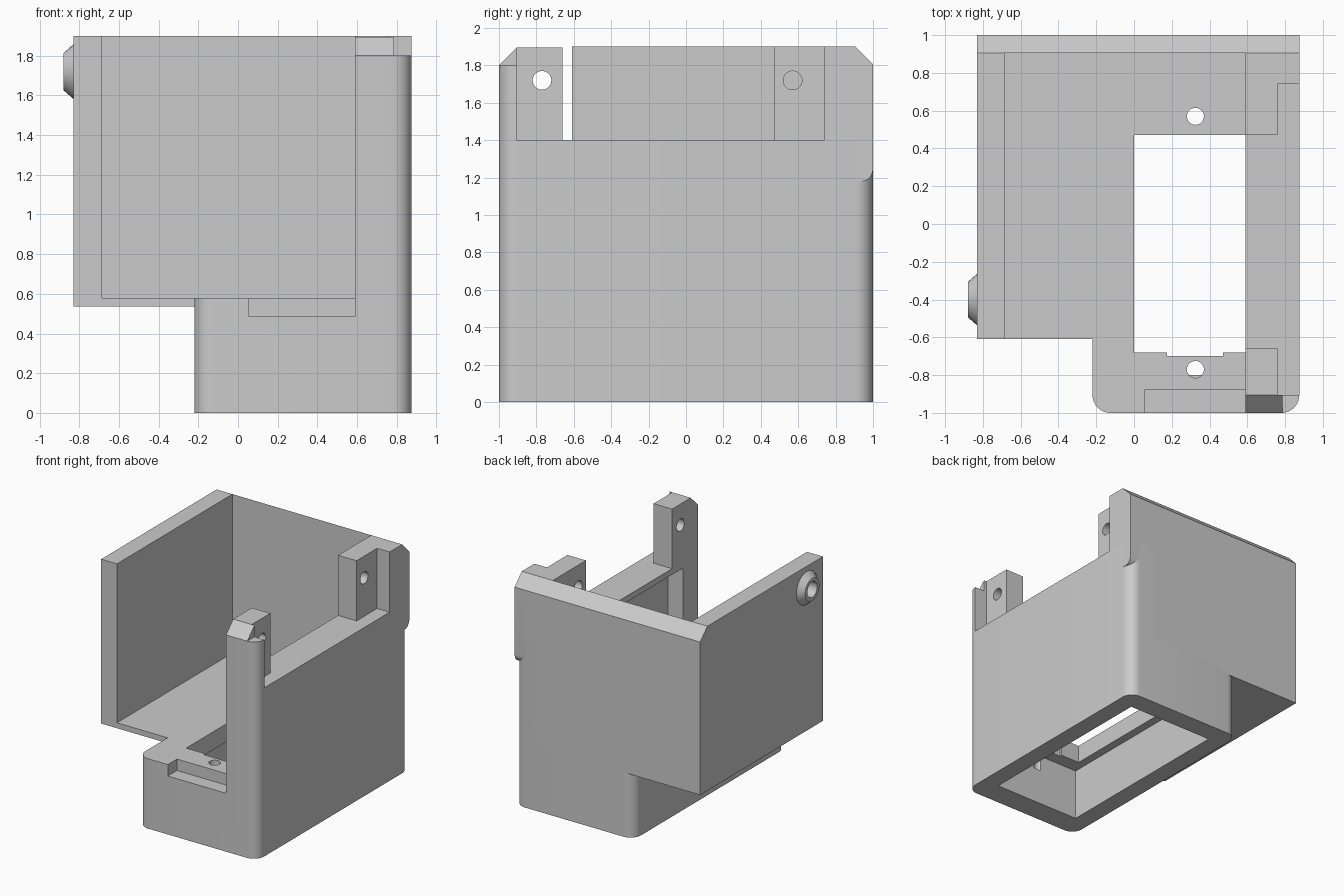
import bpy, bmesh, math

if "Cube" in bpy.data.objects:
    bpy.data.objects.remove(bpy.data.objects["Cube"], do_unlink=True)

grey = bpy.data.materials.new("light_grey")
grey.use_nodes = True
grey.diffuse_color = (0.6, 0.6, 0.6, 1)
grey.node_tree.nodes["Principled BSDF"].inputs["Base Color"].default_value = grey.diffuse_color


def prism(name, outline, axis, lo, hi):
    """Extrude a 2D outline along an axis; x uses (y, z), z uses (x, y)."""
    place = {"x": lambda p, t: (t, p[0], p[1]), "z": lambda p, t: (p[0], p[1], t)}[axis]
    bm = bmesh.new()
    rings = [[bm.verts.new(place(p, t)) for p in outline] for t in (lo, hi)]
    bm.faces.new(rings[0])
    bm.faces.new(rings[1])
    n = len(outline)
    for i in range(n):
        j = (i + 1) % n
        bm.faces.new((rings[0][i], rings[0][j], rings[1][j], rings[1][i]))
    bmesh.ops.recalc_face_normals(bm, faces=bm.faces)
    mesh = bpy.data.meshes.new(name)
    bm.to_mesh(mesh)
    bm.free()
    mesh.materials.append(grey)
    obj = bpy.data.objects.new(name, mesh)
    bpy.context.collection.objects.link(obj)
    return obj


def rect(x0, x1, y0, y1, radii=(0, 0, 0, 0)):
    """Rectangle outline; radii run counter-clockwise from the low corner."""
    points = []
    corners = ((x0, y0, 1, 1), (x1, y0, -1, 1), (x1, y1, -1, -1), (x0, y1, 1, -1))
    for k, ((x, y, sx, sy), r) in enumerate(zip(corners, radii)):
        steps = 10 if r else 0
        for i in range(steps + 1):
            a = math.pi * (1 + k / 2) + (math.pi / 2) * i / max(steps, 1)
            points.append((x + r * (sx + math.cos(a)), y + r * (sy + math.sin(a))) if r else (x, y))
    return points


def circle(u, v, r, n=32):
    return [(u + r * math.cos(2 * math.pi * i / n), v + r * math.sin(2 * math.pi * i / n)) for i in range(n)]


def box(name, x0, x1, y0, y1, z0, z1):
    return prism(name, rect(x0, x1, y0, y1), "z", z0, z1)


def cut(obj, *cutters):
    """Subtract the cutters, bake the result and drop the cutters."""
    for c in cutters:
        c.hide_render = True
        mod = obj.modifiers.new("cut", "BOOLEAN")
        mod.operation, mod.solver, mod.object = "DIFFERENCE", "EXACT", c
    bpy.context.view_layer.update()
    baked = bpy.data.meshes.new_from_object(obj.evaluated_get(bpy.context.evaluated_depsgraph_get()))
    obj.modifiers.clear()
    obj.data = baked
    for c in cutters:
        bpy.data.objects.remove(c, do_unlink=True)
    return obj


R = 0.095
RIGHT, INNER, FLOOR, LEDGE, TOP = 0.875, 0.59, 0.58, 1.4, 1.9
HOLE_Z = 1.72
parts = []

# Lower housing: hollow below, window and screw holes through its top plate
housing = prism("lower_housing", rect(-0.22, RIGHT, -1, 1, (R, R, R, R)), "z", 0, FLOOR)
parts.append(cut(
    housing,
    box("pocket", -0.07, 0.725, -0.8, 0.83, -0.1, 0.43),
    box("window", 0, 0.725, -0.68, 0.47, 0.3, 0.7),
    box("window_notch", 0.175, 0.47, -0.7, -0.6, 0.3, 0.7),
    box("front_notch", 0.055, INNER, -1.1, -0.88, 0.485, 0.7),
    prism("front_screw", circle(0.325, -0.77, 0.045), "z", 0.3, 0.7),
    prism("rear_screw", circle(0.325, 0.57, 0.045), "z", 0.3, 0.7)))

# Thick right wall, recessed on its inner side
wall = prism("right_wall", rect(INNER, RIGHT, -1, 1, (0, R, R, 0)), "z", FLOOR, LEDGE)
parts.append(cut(wall, box("recess", 0.5, 0.725, -0.8, 0.83, 0.5, 1.35)))

# Tray floor, left wall and back wall
parts.append(box("tray_floor", -0.83, -0.22, -0.61, 1, 0.535, FLOOR))
left_wall = box("left_wall", -0.83, -0.685, -0.61, 0.905, 0.535, TOP)
parts.append(cut(left_wall, prism("boss_hole", circle(-0.4, HOLE_Z, 0.065), "x", -0.95, -0.78)))
parts.append(prism("back_wall", [(0.905, 0.535), (1, 0.535), (1, 1.805), (0.905, TOP)], "x", -0.83, RIGHT - R))

# Square upper corner with a rounded lip beneath
lip = [(0.94 + 0.06 * math.sin(a), 1.25 - 0.07 * math.cos(a)) for a in (i * math.pi / 16 for i in range(9))]
parts.append(prism("back_corner", [(0.905, 1.18)] + lip + [(1, 1.805), (0.905, TOP)], "x", RIGHT - R, RIGHT))

# Rear pivot lug and its full-width backing
parts.append(box("rear_lug_backing", INNER, RIGHT, 0.74, 0.905, LEDGE, TOP))
rear_lug = box("rear_lug", INNER, 0.76, 0.47, 0.74, LEDGE, TOP)
parts.append(cut(rear_lug, prism("rear_pivot", circle(0.57, HOLE_Z, 0.05), "x", 0.5, 0.85)))

# Front post with sloped cap and pivot lug
parts.append(prism("front_post", rect(INNER, RIGHT, -1, -0.905, (0, R * 0.99, 0, 0)), "z", LEDGE, 1.8))
parts.append(prism("front_post_cap", [(-1, 1.8), (-0.905, 1.8), (-0.905, 1.895)], "x", INNER, 0.785))
front_lug = box("front_lug", INNER, 0.76, -0.905, -0.66, LEDGE, 1.895)
parts.append(cut(front_lug, prism("front_pivot", circle(-0.77, HOLE_Z, 0.05), "x", 0.5, 0.85)))

# Tapered boss on the outer face of the left wall
boss = prism("side_boss", circle(-0.4, HOLE_Z, 0.137), "x", -0.88, -0.83)
for v in boss.data.vertices:
    if v.co.x < -0.86:
        v.co.y = -0.4 + (v.co.y + 0.4) * 0.68
        v.co.z = HOLE_Z + (v.co.z - HOLE_Z) * 0.68
parts.append(cut(boss, prism("boss_bore", circle(-0.4, HOLE_Z, 0.065), "x", -0.95, -0.78)))

# Smooth the round surfaces, keep hard edges
bpy.ops.object.select_all(action="DESELECT")
for p in parts:
    p.select_set(True)
bpy.context.view_layer.objects.active = parts[0]
bpy.ops.object.shade_smooth_by_angle(angle=math.radians(30))
